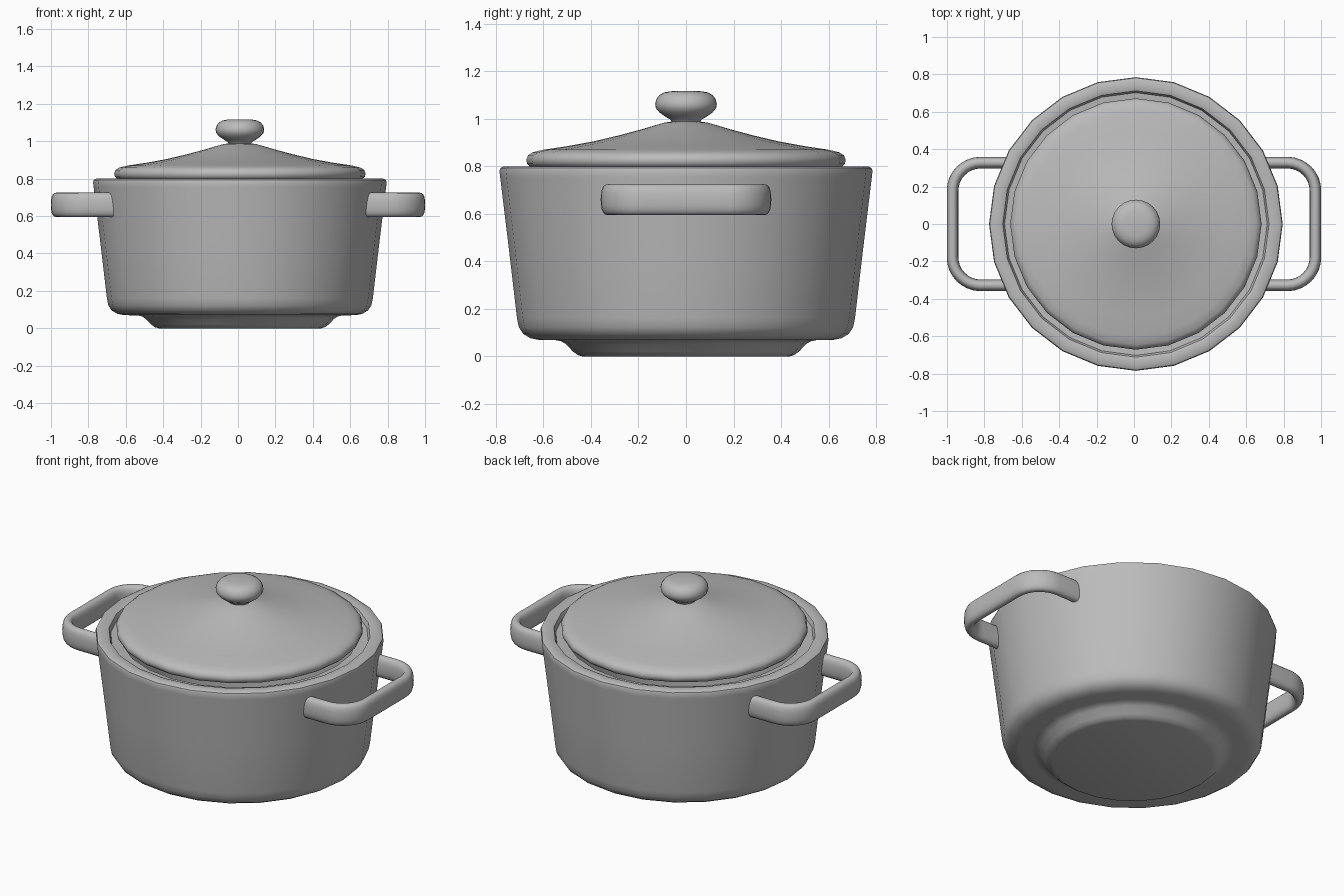
import bpy, bmesh, math
from mathutils import Vector

cube = bpy.data.objects.get("Cube")
if cube:
    bpy.data.objects.remove(cube, do_unlink=True)

CX = 0.01      # axis of the pot
SIDES = 24

grey = bpy.data.materials.new("pot grey")
grey.use_nodes = True
colour = (0.5, 0.5, 0.5, 1)
grey.diffuse_color = colour
grey.node_tree.nodes["Principled BSDF"].inputs["Base Color"].default_value = colour


def finish(name, bm, angle=40):
    bmesh.ops.remove_doubles(bm, verts=bm.verts, dist=1e-5)
    bmesh.ops.recalc_face_normals(bm, faces=bm.faces)
    mesh = bpy.data.meshes.new(name)
    bm.to_mesh(mesh)
    bm.free()
    mesh.materials.append(grey)
    ob = bpy.data.objects.new(name, mesh)
    bpy.context.collection.objects.link(ob)
    bpy.ops.object.select_all(action="DESELECT")
    ob.select_set(True)
    bpy.context.view_layer.objects.active = ob
    bpy.ops.object.shade_smooth_by_angle(angle=math.radians(angle))
    return ob


def lathe(name, profile, sides=SIDES):
    """Spin a (radius, height) profile around the pot axis."""
    bm = bmesh.new()
    verts = [bm.verts.new((r, 0, z)) for r, z in profile]
    edges = [bm.edges.new(pair) for pair in zip(verts, verts[1:])]
    bmesh.ops.spin(bm, geom=verts + edges, cent=(0, 0, 0), axis=(0, 0, 1),
                   angle=math.tau, steps=sides, use_duplicate=False)
    bmesh.ops.translate(bm, verts=bm.verts, vec=(CX, 0, 0))
    return finish(name, bm)


def handle(name, side):
    """Sweep a flattened round section along a U-shaped path."""
    out, half, rad = 0.97 - CX * side, 0.328, 0.15
    path = [(0.66, -half)]
    for cy, start in ((-half + rad, -90), (half - rad, 0)):
        for i in range(9):
            a = math.radians(start + 90 * i / 8)
            path.append((out - rad + rad * math.cos(a), cy + rad * math.sin(a)))
    path.append((0.66, half))
    path = [Vector((x * side + CX, y, 0.66)) for x, y in path]
    bm = bmesh.new()
    rings = []
    for i, p in enumerate(path):
        t = (path[min(i + 1, len(path) - 1)] - path[max(i - 1, 0)]).normalized()
        n = t.cross(Vector((0, 0, 1)))
        ring = []
        for k in range(20):
            c, s = math.cos(math.tau * k / 20), math.sin(math.tau * k / 20)
            u = math.copysign(abs(c) ** 0.8, c) * 0.031
            v = math.copysign(abs(s) ** 0.8, s) * 0.065
            ring.append(bm.verts.new(p + n * u + Vector((0, 0, v))))
        rings.append(ring)
    for a, b in zip(rings, rings[1:]):
        for k in range(20):
            j = (k + 1) % 20
            bm.faces.new((a[k], a[j], b[j], b[k]))
    bm.faces.new(rings[0])
    bm.faces.new(rings[-1])
    return finish(name, bm, 50)


# Hollow body with a foot, rounded base, rolled rim and a ledge for the lid
lathe("pot_body", [
    (0, 0), (0.435, 0), (0.455, 0.006), (0.475, 0.02), (0.505, 0.052),
    (0.525, 0.064), (0.55, 0.069), (0.62, 0.07), (0.655, 0.077),
    (0.685, 0.095), (0.703, 0.122), (0.711, 0.16), (0.745, 0.45),
    (0.782, 0.755), (0.785, 0.78), (0.781, 0.793), (0.768, 0.8),
    (0.725, 0.8), (0.712, 0.795), (0.706, 0.782), (0.702, 0.77),
    (0.64, 0.765), (0.62, 0.16), (0.55, 0.12), (0, 0.12)])

# Domed lid with a rounded edge
lathe("lid", [
    (0, 0.79), (0.63, 0.79), (0.655, 0.798), (0.668, 0.81), (0.672, 0.828),
    (0.665, 0.846), (0.645, 0.859), (0.6, 0.87), (0.5, 0.885),
    (0.39, 0.905), (0.28, 0.931), (0.19, 0.955), (0.13, 0.973),
    (0.09, 0.984), (0.05, 0.99), (0, 0.99)])

# Knob on a narrow neck
lathe("lid_knob", [
    (0, 0.975), (0.075, 0.975), (0.06, 0.988), (0.066, 0.997), (0.085, 1.008), (0.112, 1.027),
    (0.127, 1.045), (0.13, 1.063), (0.125, 1.083), (0.112, 1.1),
    (0.092, 1.111), (0.065, 1.116), (0, 1.117)])

# Side handles
handle("handle_left", 1)
handle("handle_right", -1)
